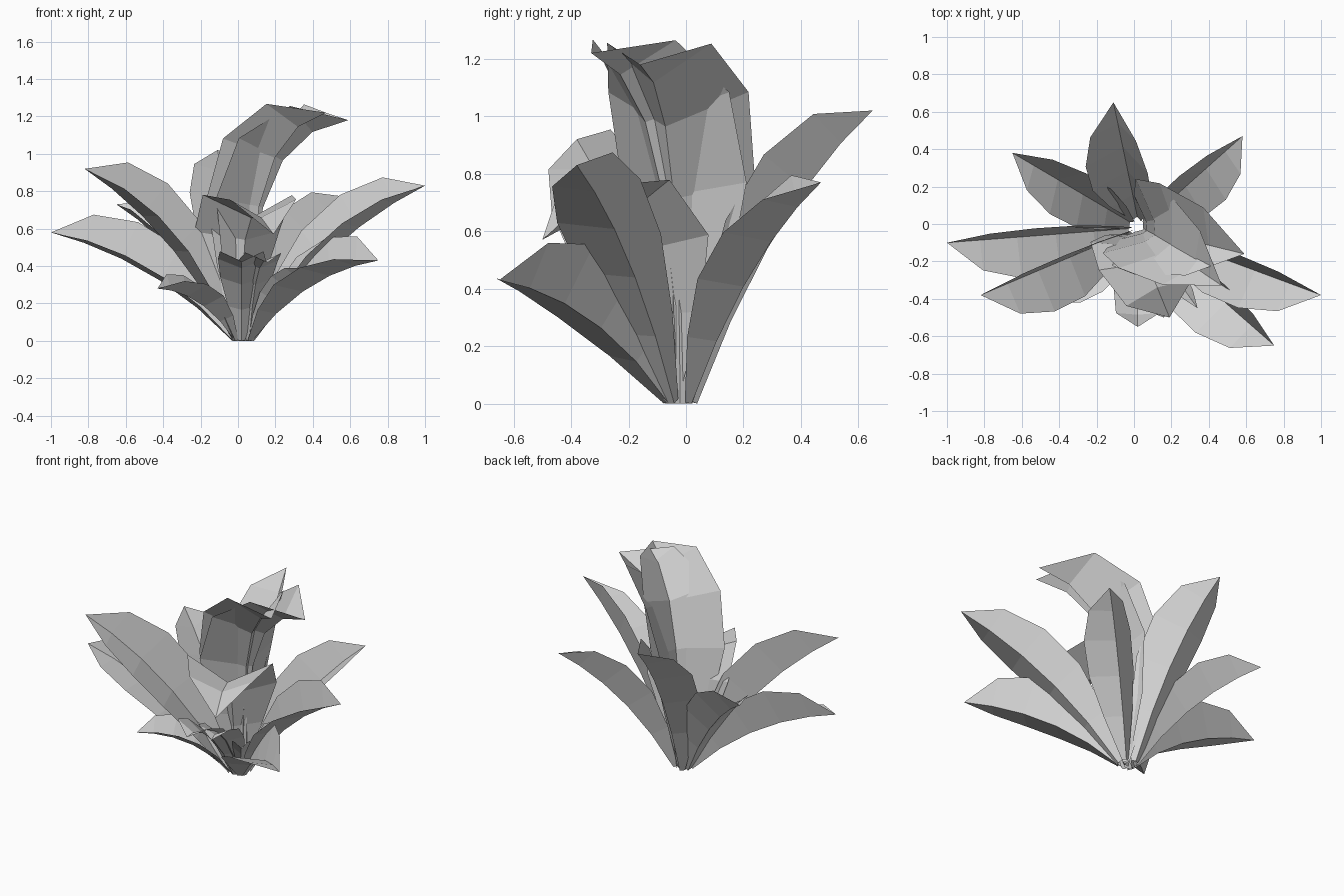
import bpy
import math
from mathutils import Vector

if "Cube" in bpy.data.objects:
    bpy.data.objects.remove(bpy.data.objects["Cube"], do_unlink=True)

# Single flat colour
grey = bpy.data.materials.new("leaf_grey")
grey.use_nodes = True
colour = (0.64, 0.64, 0.64, 1)
grey.diffuse_color = colour
grey.node_tree.nodes["Principled BSDF"].inputs["Base Color"].default_value = colour

CENTRE = Vector((0.03, -0.02, 0))
STATIONS = [0, 0.22, 0.44, 0.65, 0.84, 1]
POINTED = [0.14, 0.6, 0.95, 1.0, 0.74, 0]    # half widths from base to tip
BROAD = [0.14, 0.58, 0.9, 1.0, 0.92, 0]
UP = Vector((0, 0, 1))


def bezier(p, t):
    u = 1 - t
    return u**3 * p[0] + 3*u*u*t * p[1] + 3*u*t*t * p[2] + t**3 * p[3]


def bezier_tangent(p, t):
    u = 1 - t
    return (u*u*(p[1]-p[0]) + 2*u*t*(p[2]-p[1]) + t*t*(p[3]-p[2])).normalized()


def leaf(name, rib, half_width, lean=(0, 0, 0), fold=42, profile=POINTED):
    """V-folded blade along a curved midrib; lean rolls the valley sideways."""
    rib = [Vector(p) for p in rib]
    out = rib[3] - rib[0]
    out.z = 0
    side_flat = UP.cross(out.normalized())
    a = math.radians(fold)
    verts, faces = [], []
    for t, w in zip(STATIONS[:-1], profile):
        p, tan = bezier(rib, t), bezier_tangent(rib, t)
        n = tan.cross(side_flat).normalized() + Vector(lean)
        n = (n - tan * n.dot(tan)).normalized()
        lift = n * math.sin(a) * w * half_width
        wide = n.cross(tan) * math.cos(a) * w * half_width
        verts += [p + wide + lift, p, p - wide + lift]
    verts.append(rib[3])
    for v in verts:
        v.z = max(v.z, 0)
    b = len(verts) - 4
    for i in range(0, b, 3):
        faces += [(i, i+1, i+4, i+3), (i+1, i+2, i+5, i+4)]
    faces += [(b, b+1, b+3), (b+1, b+2, b+3)]
    mesh = bpy.data.meshes.new(name)
    mesh.from_pydata(verts, [], faces)
    mesh.materials.append(grey)
    obj = bpy.data.objects.new(name, mesh)
    bpy.context.collection.objects.link(obj)


def outer_leaf(name, tip, half_width, lean, bulge=0.68):
    """Arching leaf from the crown straight out to its tip."""
    tip = Vector(tip)
    flat = Vector((tip.x, tip.y, 0)) - CENTRE
    base = CENTRE + flat.normalized() * 0.06
    ctrl = base.lerp(tip, 0.42)
    ctrl.z = tip.z * bulge
    leaf(name, [base, base.lerp(ctrl, 2/3), tip.lerp(ctrl, 2/3), tip], half_width, lean)


# Outer ring of leaves
outer_leaf("back_leaf", (-0.11, 0.65, 1.02), 0.23, (-0.38, 0, 0))
outer_leaf("back_left_leaf", (0.58, 0.47, 0.77), 0.2, (0.35, -0.45, 0))
outer_leaf("back_right_leaf", (-0.65, 0.38, 0.73), 0.2, (-0.15, -0.25, 0))
outer_leaf("right_leaf", (-1.0, -0.10, 0.58), 0.22, (0, -0.75, 0), 0.74)
outer_leaf("front_right_leaf", (-0.82, -0.38, 0.92), 0.235, (0, -0.8, 0), 0.67)
outer_leaf("left_leaf", (1.0, -0.38, 0.83), 0.22, (0, -0.65, 0), 0.68)
outer_leaf("front_left_leaf", (0.75, -0.65, 0.43), 0.23, (-0.2, -0.55, 0), 0.85)
outer_leaf("small_right_leaf", (-0.43, -0.42, 0.28), 0.145, (0, -0.3, 0), 0.95)
outer_leaf("small_left_leaf", (0.34, -0.45, 0.39), 0.07, (0, 0, 0), 0.8)

# Tall paired leaves curling over to the left
leaf("tall_leaf", [(0.07, -0.02, 0), (0.07, -0.02, 0.6),
                   (0.13, -0.05, 1.12), (0.59, -0.16, 1.18)], 0.33, fold=40)
leaf("tall_inner_leaf", [(0.05, -0.03, 0), (0.07, -0.04, 0.6),
                         (0.11, -0.09, 1.13), (0.47, -0.33, 1.22)], 0.31, fold=40)

# Short leaves drooping over the front
leaf("middle_leaf", [(0.02, -0.06, 0), (0.02, -0.08, 0.52),
                     (0.03, -0.11, 0.85), (0.19, -0.5, 0.57)], 0.29, fold=28)
leaf("front_leaf", [(0.02, -0.08, 0), (0.02, -0.2, 0.27),
                    (0.02, -0.43, 0.47), (0.02, -0.55, 0.42)], 0.14, fold=25, profile=BROAD)
leaf("front_inner_leaf", [(0.06, -0.07, 0), (0.08, -0.18, 0.27),
                          (0.11, -0.37, 0.47), (0.16, -0.5, 0.42)], 0.12, fold=25, profile=BROAD)
